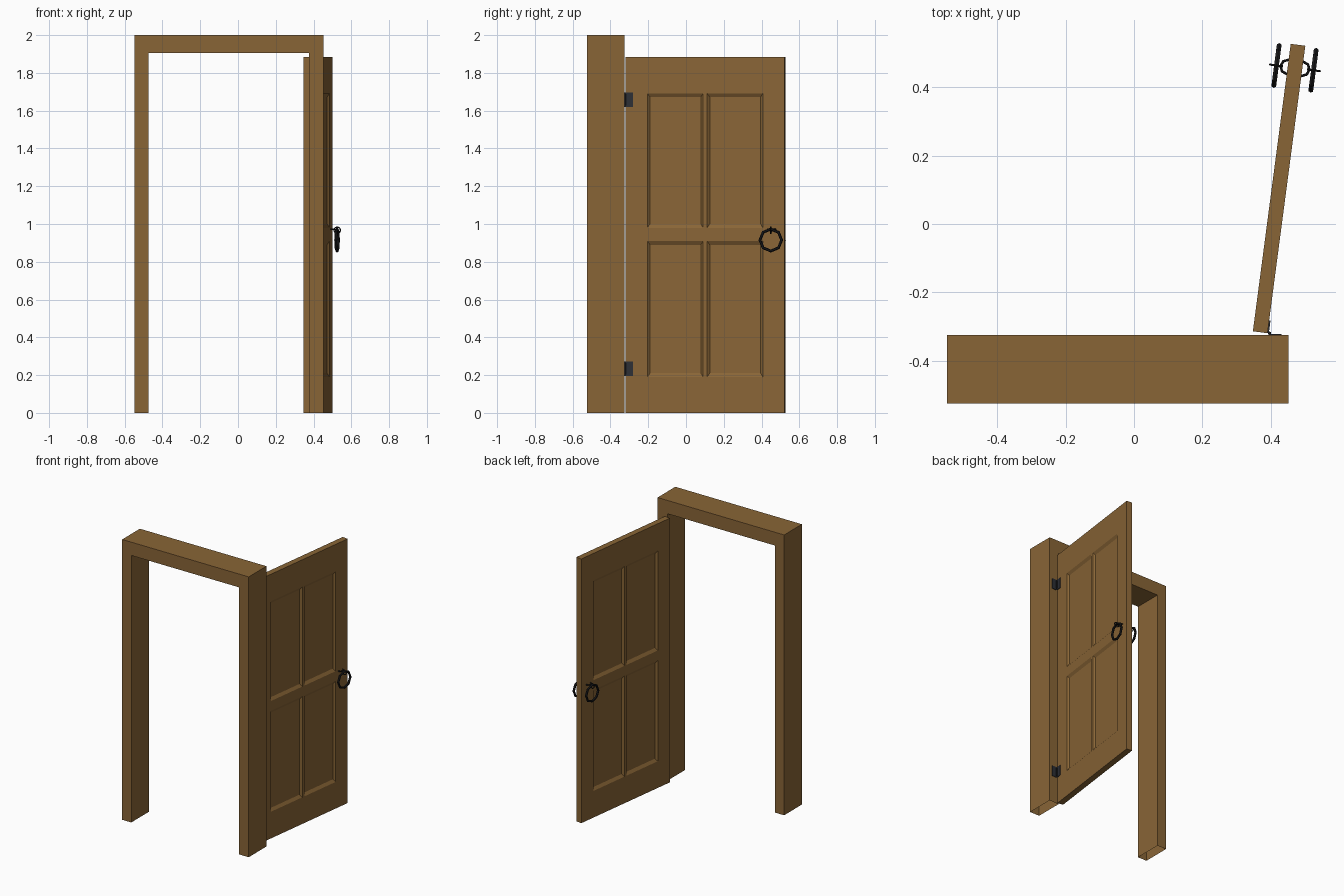
import bpy, bmesh, math
from mathutils import Matrix, Vector

if "Cube" in bpy.data.objects:
    bpy.data.objects.remove(bpy.data.objects["Cube"])


def material(name, rgb):
    m = bpy.data.materials.new(name)
    m.diffuse_color = (*rgb, 1)
    m.use_nodes = True
    m.node_tree.nodes["Principled BSDF"].inputs["Base Color"].default_value = m.diffuse_color
    return m


WOOD = material("brown wood", (0.25, 0.13, 0.037))
IRON = material("black iron", (0.010, 0.010, 0.011))
STEEL = material("dark steel", (0.026, 0.028, 0.036))

# Door space: x = outward from the hinge-side face, y = along the door, z = up
DOOR = Matrix.Translation((0.390, -0.319, 0)) @ Matrix.Rotation(math.radians(-7.5), 4, 'Z')
LENGTH, THICK, HEIGHT = 0.847, 0.043, 1.885


def finish(name, bm, mat, matrix=Matrix()):
    bmesh.ops.remove_doubles(bm, verts=bm.verts, dist=1e-5)
    bmesh.ops.recalc_face_normals(bm, faces=bm.faces)
    me = bpy.data.meshes.new(name)
    bm.to_mesh(me)
    bm.free()
    me.materials.append(mat)
    ob = bpy.data.objects.new(name, me)
    ob.matrix_world = matrix
    bpy.context.collection.objects.link(ob)
    return ob


def quad(bm, pts):
    bm.faces.new([bm.verts.new(p) for p in pts])


def box(name, lo, hi, mat, matrix=Matrix()):
    bm = bmesh.new()
    lo, hi = Vector(lo), Vector(hi)
    bmesh.ops.create_cube(bm, size=1, matrix=Matrix.Translation((lo + hi) / 2)
                          @ Matrix.Diagonal((*(hi - lo), 1)))
    return finish(name, bm, mat, matrix)


def ring(name, center, radius, tube, axis, mat, sides=8, tube_sides=6):
    # torus around the given axis, in door space
    bm = bmesh.new()
    rot = Vector((0, 0, 1)).rotation_difference(Vector(axis)).to_matrix()

    def pt(i, j):
        a, b = 2 * math.pi * i / sides, 2 * math.pi * j / tube_sides
        r = radius + tube * math.cos(b)
        return rot @ Vector((r * math.cos(a), r * math.sin(a), tube * math.sin(b))) + Vector(center)

    for i in range(sides):
        for j in range(tube_sides):
            quad(bm, [pt(i, j), pt(i + 1, j), pt(i + 1, j + 1), pt(i, j + 1)])
    return finish(name, bm, mat, DOOR)


# Door frame: arch profile extruded in depth, open underneath
bm = bmesh.new()
outline = [(-0.547, 0), (-0.475, 0), (-0.475, 1.905), (0.375, 1.905),
           (0.375, 0), (0.452, 0), (0.452, 2), (-0.547, 2)]
face = bm.faces.new([bm.verts.new((x, -0.525, z)) for x, z in outline])
ext = bmesh.ops.extrude_face_region(bm, geom=[face], use_keep_orig=True)
bmesh.ops.translate(bm, vec=(0, 0.2, 0),
                    verts=[v for v in ext["geom"] if isinstance(v, bmesh.types.BMVert)])
bmesh.ops.delete(bm, geom=[f for f in bm.faces if all(v.co.z < 0.001 for v in f.verts)],
                 context='FACES')
finish("door_frame", bm, WOOD)

# Door leaf: four sunken panels with sloped borders on both faces
us = [0, 0.115, 0.413, 0.434, 0.732, LENGTH]
zs = [0, 0.19, 0.91, 0.98, 1.692, HEIGHT]
bm = bmesh.new()
for x, into in ((0, -0.012), (-THICK, 0.012)):
    for i in range(5):
        for k in range(5):
            u0, u1, z0, z1 = us[i], us[i + 1], zs[k], zs[k + 1]
            outer = [(x, u0, z0), (x, u1, z0), (x, u1, z1), (x, u0, z1)]
            if i % 2 and k % 2:
                a, b, d = 0.013, 0.02, x + into
                inner = [(d, u0 + a, z0 + b), (d, u1 - a, z0 + b),
                         (d, u1 - a, z1 - b), (d, u0 + a, z1 - b)]
                quad(bm, inner)
                for n in range(4):
                    m = (n + 1) % 4
                    quad(bm, [outer[n], outer[m], inner[m], inner[n]])
            else:
                quad(bm, outer)
for i in range(5):
    for z in (0, HEIGHT):
        quad(bm, [(0, us[i], z), (0, us[i + 1], z), (-THICK, us[i + 1], z), (-THICK, us[i], z)])
    for u in (0, LENGTH):
        quad(bm, [(0, u, zs[i]), (0, u, zs[i + 1]), (-THICK, u, zs[i + 1]), (-THICK, u, zs[i])])
finish("door_leaf", bm, WOOD, DOOR)

# Hinges: leaf on the door, leaf on the frame and a pin between
for label, z in (("upper", 1.657), ("lower", 0.233)):
    box(label + "_hinge_door_leaf", (0, 0, z - 0.038), (0.004, 0.038, z + 0.038), STEEL, DOOR)
    box(label + "_hinge_frame_leaf", (0.393, -0.325, z - 0.038), (0.431, -0.321, z + 0.038), STEEL)
    bm = bmesh.new()
    bmesh.ops.create_cone(bm, cap_ends=True, segments=8, radius1=0.005, radius2=0.005,
                          depth=0.06, matrix=Matrix.Translation((0.396, -0.319, z)))
    finish(label + "_hinge_pin", bm, IRON)

# Ring handles on both faces: staple, link and pull ring
U = 0.779
for label, x, s in (("outer", 0, 1), ("inner", -THICK, -1)):
    ring(label + "_handle_staple", (x, U, 0.972), 0.021, 0.004, (0, 0, 1), IRON)
    ring(label + "_handle_link", (x + s * 0.034, U, 0.967), 0.0175, 0.0035, (0, 1, 0), IRON)
    ring(label + "_handle_ring", (x + s * 0.033, U, 0.915), 0.058, 0.008, (1, 0, 0), IRON)
